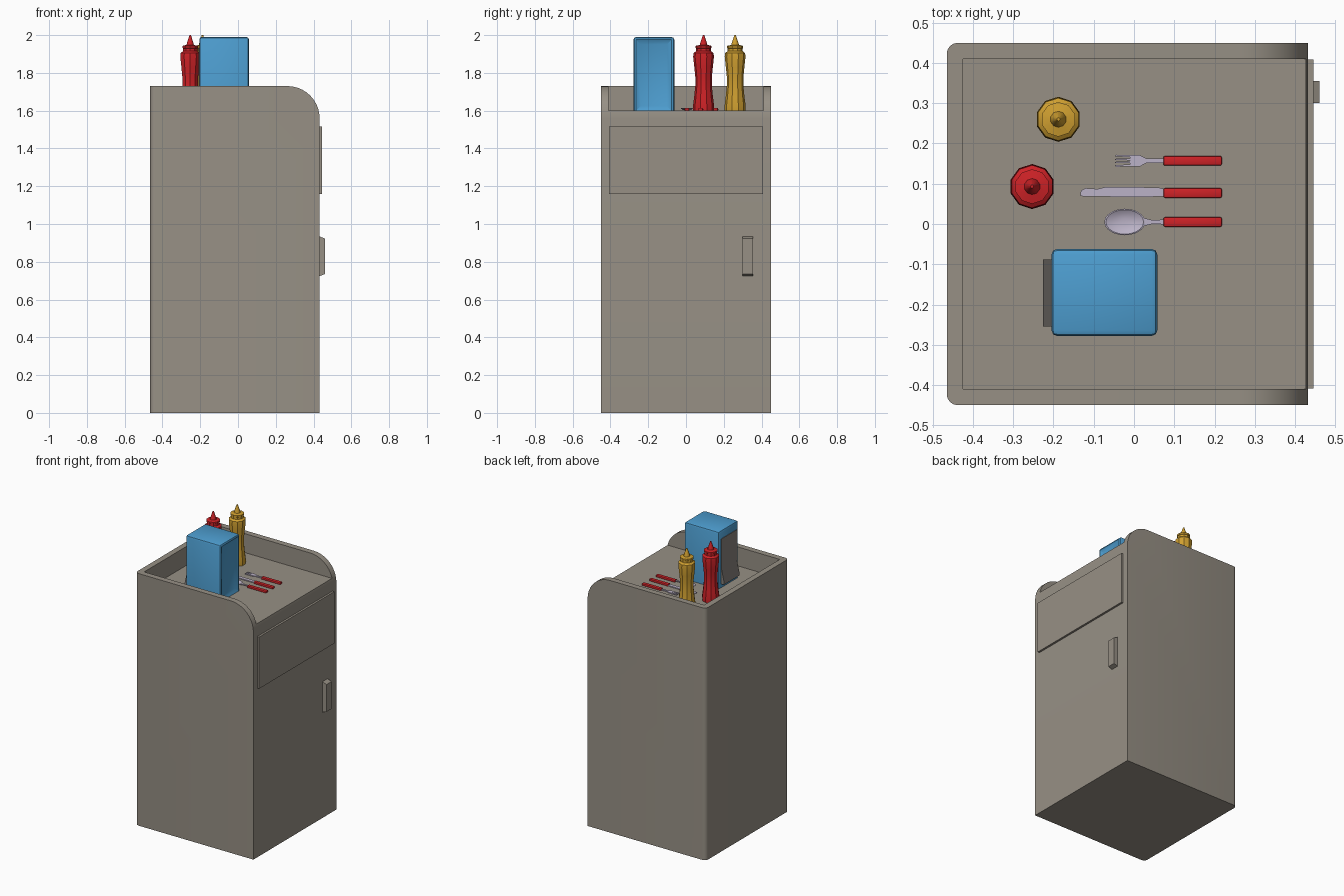
import bpy, bmesh, math
from mathutils import Vector

if "Cube" in bpy.data.objects:
    bpy.data.objects.remove(bpy.data.objects["Cube"])


def material(name, rgb):
    m = bpy.data.materials.new(name)
    m.diffuse_color = (*rgb, 1)
    m.use_nodes = True
    m.node_tree.nodes["Principled BSDF"].inputs["Base Color"].default_value = m.diffuse_color
    return m


TAUPE = material("taupe laminate", (0.31, 0.28, 0.235))
GREY = material("grey metal", (0.24, 0.22, 0.20))
BLUE = material("blue plastic", (0.075, 0.34, 0.63))
RED = material("red plastic", (0.62, 0.016, 0.02))
YELLOW = material("mustard yellow", (0.63, 0.35, 0.03))
SILVER = material("pale silver", (0.50, 0.45, 0.57))


def finish(name, bm, mat, smooth=True):
    bmesh.ops.recalc_face_normals(bm, faces=bm.faces)
    me = bpy.data.meshes.new(name)
    bm.to_mesh(me)
    bm.free()
    me.materials.append(mat)
    ob = bpy.data.objects.new(name, me)
    bpy.context.collection.objects.link(ob)
    if smooth:
        bpy.ops.object.select_all(action='DESELECT')
        ob.select_set(True)
        bpy.context.view_layer.objects.active = ob
        bpy.ops.object.shade_smooth_by_angle(angle=math.radians(35))
    return ob


def prism(points, a, b, axis):
    """Extrude a 2D outline from a to b along y (points are x,z) or z (points are x,y)."""
    bm = bmesh.new()
    place = (lambda u, v: (u, a, v)) if axis == 'y' else (lambda u, v: (u, v, a))
    face = bm.faces.new([bm.verts.new(place(u, v)) for u, v in points])
    new = bmesh.ops.extrude_face_region(bm, geom=[face])['geom']
    step = Vector((0, b - a, 0)) if axis == 'y' else Vector((0, 0, b - a))
    bmesh.ops.translate(bm, vec=step, verts=[v for v in new if isinstance(v, bmesh.types.BMVert)])
    return bm


def box(x0, x1, y0, y1, z0, z1):
    return prism([(x0, z0), (x1, z0), (x1, z1), (x0, z1)], y0, y1, 'y')


# Cabinet: rounded upper front corner, rounded rear uprights, tray pocket cut out
XB, XF, TOP, TRAY, R = -0.465, 0.432, 1.73, 1.60, 0.17
outline = [(XB, 0), (XF, 0)]
for i in range(11):
    t = math.pi / 2 * i / 10
    outline.append((XF - R + R * math.cos(t), TOP - R + R * math.sin(t)))
outline.append((XB, TOP))
bm = prism(outline, -0.45, 0.45, 'y')
bm.normal_update()
rear = [e for e in bm.edges if all(abs(v.co.x - XB) < 1e-5 for v in e.verts)
        and abs(e.verts[0].co.z - e.verts[1].co.z) > 1]
bmesh.ops.bevel(bm, geom=rear, offset=0.027, segments=4, profile=0.5, affect='EDGES')
cabinet = finish("cabinet", bm, TAUPE, smooth=False)
cutter = finish("tray_cutter", box(-0.425, 0.7, -0.41, 0.41, TRAY, 2.2), TAUPE, smooth=False)
cutter.hide_render = True
mod = cabinet.modifiers.new("tray pocket", 'BOOLEAN')
mod.operation, mod.object, mod.solver = 'DIFFERENCE', cutter, 'EXACT'
bpy.context.view_layer.objects.active = cabinet
cabinet.select_set(True)
bpy.ops.object.modifier_apply(modifier=mod.name)
bpy.data.objects.remove(cutter)
bpy.ops.object.select_all(action='DESELECT')
cabinet.select_set(True)
bpy.context.view_layer.objects.active = cabinet
bpy.ops.object.shade_smooth_by_angle(angle=math.radians(35))

# Waste flap and door handle
finish("flap", box(0.425, 0.446, -0.408, 0.408, 1.16, 1.515), TAUPE)
handle = [(0.425, 0.722), (0.461, 0.735), (0.461, 0.922), (0.425, 0.938)]
finish("door_handle", prism(handle, 0.30, 0.355, 'y'), TAUPE)

# Napkin box with a recessed panel on its right side
bm = box(-0.205, 0.058, -0.278, -0.062, TRAY, 1.99)
bmesh.ops.recalc_face_normals(bm, faces=bm.faces)
bmesh.ops.bevel(bm, geom=[e for e in bm.edges if max(v.co.z for v in e.verts) > 1.9],
                offset=0.014, segments=2, profile=0.5, affect='EDGES')
bm.normal_update()
side = max((f for f in bm.faces if f.normal.x > 0.99), key=lambda f: f.calc_area())
bmesh.ops.inset_region(bm, faces=[side], thickness=0.025, use_even_offset=True)
bmesh.ops.translate(bm, vec=(-0.012, 0, 0), verts=side.verts)
finish("napkin_box", bm, BLUE)
lip = [(-0.20, 1.935), (-0.208, 1.935), (-0.208, 1.73), (-0.226, 1.65), (-0.226, 1.625), (-0.20, 1.625)]
finish("napkin_box_front", prism(lip, -0.255, -0.088, 'y'), GREY)


# Sauce bottles: ten-sided lathe
def bottle(name, cx, cy, mat):
    profile = [(0.055, 1.60), (0.056, 1.625), (0.050, 1.67), (0.044, 1.73), (0.044, 1.78),
               (0.049, 1.83), (0.055, 1.885), (0.053, 1.905), (0.040, 1.915), (0.040, 1.93),
               (0.043, 1.932), (0.043, 1.943), (0.020, 1.948), (0.018, 1.958), (0.004, 2.0)]
    bm, n, rings = bmesh.new(), 10, []
    for r, z in profile:
        rings.append([bm.verts.new((cx + r * math.cos(2 * math.pi * (k + .5) / n),
                                    cy + r * math.sin(2 * math.pi * (k + .5) / n), z)) for k in range(n)])
    for a, b in zip(rings, rings[1:]):
        for k in range(n):
            bm.faces.new((a[k], a[(k + 1) % n], b[(k + 1) % n], b[k]))
    bm.faces.new(rings[0])
    bm.faces.new(rings[-1])
    finish(name, bm, mat)


bottle("red_sauce_bottle", -0.253, 0.093, RED)
bottle("yellow_sauce_bottle", -0.188, 0.26, YELLOW)

# Cutlery handles
for name, y in (("fork", 0.157), ("knife", 0.077), ("spoon", 0.005)):
    bm = box(0.073, 0.218, y - 0.012, y + 0.012, TRAY, 1.615)
    bmesh.ops.bevel(bm, geom=bm.edges[:], offset=0.004, segments=2, profile=0.5, affect='EDGES')
    finish(name + "_handle", bm, RED)

# Fork: neck, shoulders and four tines
half = [(0.08, 0.006), (0.03, 0.006), (0.015, 0.014), (-0.045, 0.015), (-0.047, 0.011), (-0.010, 0.009),
        (-0.010, 0.006), (-0.047, 0.005), (-0.047, 0.0025), (-0.010, 0.001)]
fork = [(x, 0.157 + y) for x, y in half] + [(x, 0.157 - y) for x, y in reversed(half)]
finish("fork_head", prism(fork, 1.604, 1.610, 'z'), SILVER)

# Knife blade
blade = [(0.08, 0.068), (0.08, 0.086), (0.06, 0.091), (-0.07, 0.092), (-0.09, 0.087), (-0.12, 0.089),
         (-0.132, 0.083), (-0.133, 0.069), (-0.02, 0.067)]
finish("knife_blade", prism(blade, 1.604, 1.610, 'z'), SILVER)

# Spoon: neck and hollow bowl
neck = [(0.08, -0.001), (0.08, 0.011), (0.045, 0.010), (0.02, 0.016), (0.02, -0.006), (0.045, 0.0)]
finish("spoon_neck", prism(neck, 1.607, 1.612, 'z'), SILVER)
bm, n, rings = bmesh.new(), 20, []
for s, z in ((0.25, 1.601), (0.7, 1.604), (1.0, 1.612), (0.92, 1.613), (0.65, 1.607), (0.25, 1.604)):
    rings.append([bm.verts.new((-0.023 + 0.051 * s * math.cos(2 * math.pi * k / n),
                                0.005 + 0.033 * s * math.sin(2 * math.pi * k / n), z)) for k in range(n)])
for a, b in zip(rings, rings[1:]):
    for k in range(n):
        bm.faces.new((a[k], a[(k + 1) % n], b[(k + 1) % n], b[k]))
bm.faces.new(rings[0])
bm.faces.new(rings[-1])
finish("spoon_bowl", bm, SILVER)
